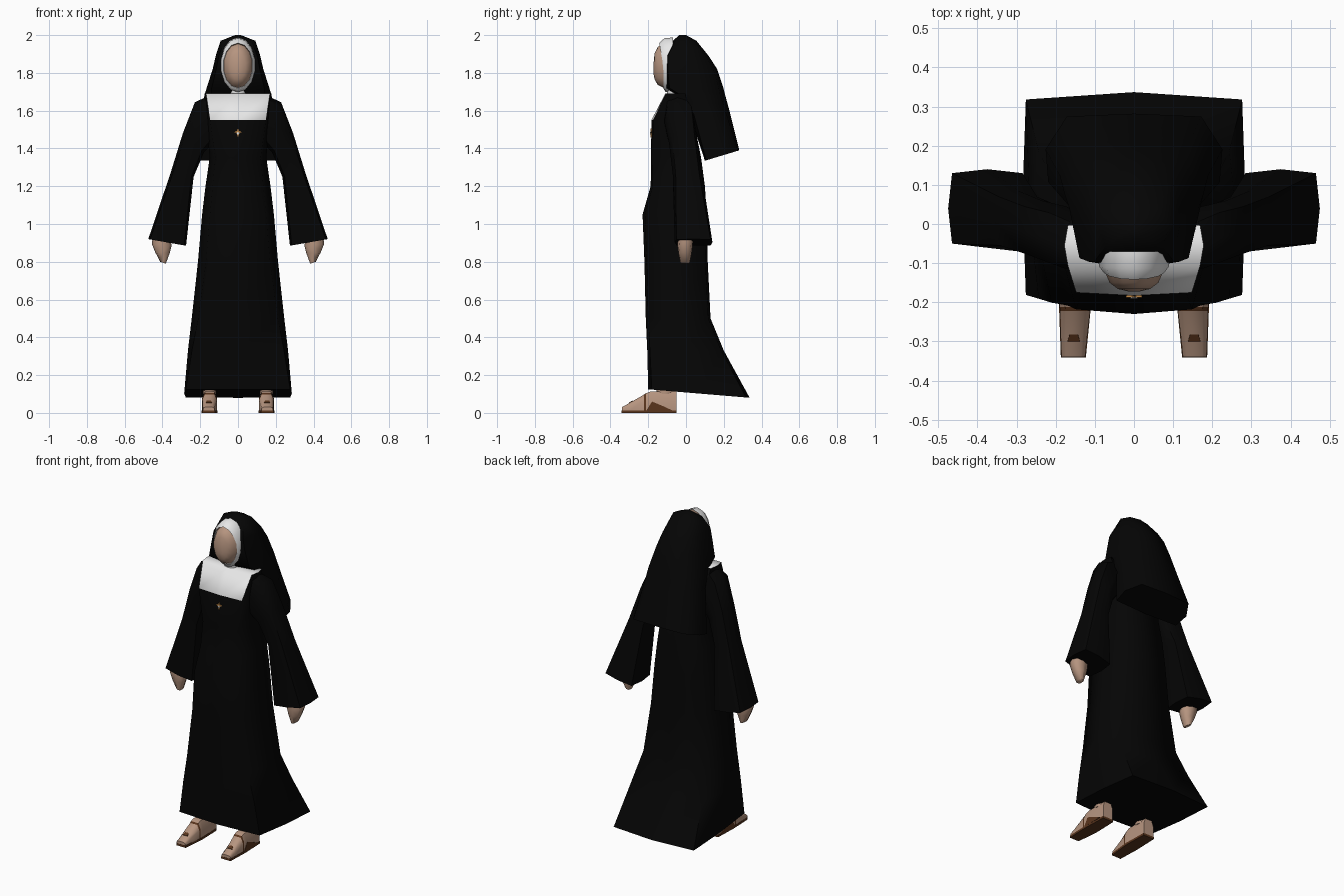
import bpy, bmesh, math
from mathutils import Vector

if "Cube" in bpy.data.objects:
    bpy.data.objects.remove(bpy.data.objects["Cube"])


def material(name, r, g, b):
    m = bpy.data.materials.new(name)
    m.diffuse_color = (r, g, b, 1)
    m.use_nodes = True
    m.node_tree.nodes["Principled BSDF"].inputs["Base Color"].default_value = m.diffuse_color
    return m


BLACK = material("black cloth", 0.0015, 0.0015, 0.0015)
WHITE = material("white linen", 0.80, 0.80, 0.80)
SKIN = material("skin", 0.47, 0.30, 0.215)
BROWN = material("brown leather", 0.10, 0.035, 0.012)
GOLD = material("gold", 0.55, 0.25, 0.06)


def loft(name, rings, mats, rule=None, angle=60):
    """Skin closed rings of equal length, cap both ends, colour faces by rule."""
    bm = bmesh.new()
    loops = [[bm.verts.new(p) for p in ring] for ring in rings]
    n = len(loops[0])
    for a, b in zip(loops, loops[1:]):
        for i in range(n):
            j = (i + 1) % n
            bm.faces.new((a[i], a[j], b[j], b[i]))
    bm.faces.new(loops[0][::-1])
    bm.faces.new(loops[-1])
    bmesh.ops.remove_doubles(bm, verts=bm.verts, dist=0.0005)
    bmesh.ops.recalc_face_normals(bm, faces=bm.faces)
    bm.normal_update()
    if rule:
        for f in bm.faces:
            f.material_index = rule(f.calc_center_median(), f.normal)
    me = bpy.data.meshes.new(name)
    bm.to_mesh(me)
    bm.free()
    for m in mats:
        me.materials.append(m)
    ob = bpy.data.objects.new(name, me)
    bpy.context.collection.objects.link(ob)
    bpy.ops.object.select_all(action='DESELECT')
    ob.select_set(True)
    bpy.context.view_layer.objects.active = ob
    bpy.ops.object.shade_smooth_by_angle(angle=math.radians(angle))
    return ob


def octagon(w, f, b, cf, cb=None, cy=None):
    """Eight points around; cf, cb = front and back corner width, cy = corner depth."""
    cb, cy = cb or cf, cy or cf
    m, h = (f + b) / 2, (b - f) / 2
    return [(0, f), (cf * w, m - cy * h), (w, m), (cb * w, m + cy * h),
            (0, b), (-cb * w, m + cy * h), (-w, m), (-cf * w, m - cy * h)]


def ring(zf, zb, w, f, b, *corner):
    """Octagon whose height runs from zf at the front to zb at the back."""
    return [(x, y, zf + (zb - zf) * (y - f) / (b - f)) for x, y in octagon(w, f, b, *corner)]


def plate(name, pts, thick, mat):
    d = Vector(thick)
    return loft(name, [pts, [tuple(Vector(p) + d) for p in pts]], [mat])


# Robe with trailing hem and white collar
robe = [(.125, .08, .285, -.20, .337, .97), (.33, .33, .265, -.205, .20, .92),
        (.50, .50, .245, -.213, .13, .86), (.80, .80, .212, -.22, .115, .80),
        (1.05, 1.05, .19, -.23, .11, .78), (1.20, 1.20, .172, -.187, .10, .78),
        (1.35, 1.35, .15, -.185, .08, .80), (1.55, 1.55, .168, -.183, .04, .88),
        (1.69, 1.69, .178, -.11, .0, .95)]
loft("robe", [ring(*r, r[5], .93) for r in robe], [BLACK, WHITE],
     lambda c, n: int(c.z > 1.56 and (n.y < -.5 or n.z > .8)), 75)

# Neck
loft("neck", [ring(z, z, .04, -.10, -.02, .75) for z in (1.66, 1.75)], [WHITE])

# Head: concentric rings along y, skin in the middle and a white coif around
head = [(-.173, .012, .02, 1.82), (-.166, .042, .07, 1.835), (-.150, .064, .10, 1.837),
        (-.118, .077, .117, 1.837), (-.120, .079, .12, 1.838), (-.108, .091, .143, 1.841),
        (-.07, .094, .145, 1.842)]
coif_lean = [0, 0, 0, .006, .022, .006, 0]
loft("head", [[(rx * math.sin(t), y - lean * max(0, math.cos(t)), cz + rz * math.cos(t))
               for t in [2 * math.pi * k / 14 for k in range(14)]]
              for (y, rx, rz, cz), lean in zip(head, coif_lean)], [SKIN, WHITE],
     lambda c, n: int(math.hypot(c.x / .079, (c.z - 1.838) / .12) > .96))

# Veil, its front edge framing the coif
veil = [(2.0, 2.0, .015, -.035, .0, .7, .7, .7), (1.97, 1.97, .092, -.07, .055, .78, .7, .78),
        (1.89, 1.89, .118, -.112, .12, .86, .75, .86),
        (1.82, 1.82, .134, -.116, .165, .86, .75, .86),
        (1.72, 1.72, .166, -.112, .198, .84, .75, .84),
        (1.68, 1.68, .178, -.05, .208, .8, .75, .8), (1.58, 1.60, .19, .02, .23, .85, .75, .8),
        (1.335, 1.39, .226, .10, .282, .97, .76, .92)]
loft("veil", [ring(*r) for r in veil], [BLACK])


def sleeve_ring(side, ox, oz, ix, iz, f, b, c):
    pts = []
    for u, y in octagon(1, f, b, c):
        t = (u + 1) / 2
        pts.append((side * (ix + (ox - ix) * t), y, iz + (oz - iz) * t))
    return pts


# Sleeves: each row has outer and inner edge (x, z), then front, back, squareness
sleeve = [(.13, 1.69, .08, 1.52, -.11, .0, .8), (.228, 1.645, .12, 1.44, -.115, .045, .8),
          (.292, 1.48, .18, 1.38, -.09, .06, .8), (.357, 1.27, .235, 1.25, -.07, .085, .8),
          (.475, .92, .275, .885, -.06, .14, .9)]

# Feet: rows along y with inner x, outer x, bottom, top
foot = [(-.34, .125, .185, .012, .03), (-.30, .121, .187, .012, .052),
        (-.222, .112, .189, .012, .097), (-.212, .111, .190, .012, .104),
        (-.19, .111, .190, .012, .112), (-.05, .115, .185, .012, .115)]


def box_ring(side, y, x0, x1, z0, z1):
    zm, d = z0 + (z1 - z0) * .65, (x1 - x0) * .18
    return [(side * x, y, z) for x, z in
            ((x0, z0), (x1, z0), (x1, zm), (x1 - d, z1), (x0 + d, z1), (x0, zm))]


for side, label in ((1, "left"), (-1, "right")):
    loft(label + "_sleeve", [sleeve_ring(side, *r) for r in sleeve], [BLACK])

    # Hand tapering to the fingertips
    hand = [(.45, .95, .36, .95, -.04, .04), (.456, .895, .352, .885, -.045, .035),
            (.438, .85, .362, .845, -.04, .03), (.412, .80, .382, .79, -.03, .02)]
    loft(label + "_hand", [sleeve_ring(side, *r, .78) for r in hand], [SKIN])

    # Foot with a thin ankle strap, toe strap and sole
    loft(label + "_foot", [box_ring(side, *r) for r in foot], [SKIN, BROWN],
         lambda c, n: int(-.222 < c.y < -.212 and n.z > -.5))
    plate(label + "_sole", [(side * x, y, 0) for x, y in
          ((.123, -.341), (.187, -.341), (.192, -.2), (.187, -.049), (.113, -.049), (.109, -.2))],
          (0, 0, .0135), BROWN)
    plate(label + "_toe_strap", [(side * x, y, .052 + (y + .30) * .6) for x, y in
          ((.138, -.30), (.17, -.30), (.165, -.282), (.143, -.282))], (0, -.001, .003), BROWN)
    loft(label + "_ankle", [[(side * (.15 + x), y - .11, z) for x, y in octagon(.034, -.045, .045, .72)]
                            for z in (.10, .25)], [SKIN])
    # Side of the sandal
    plate(label + "_sandal_side", [(side * .1915, y, z) for y, z in
          ((-.21, .012), (-.07, .012), (-.12, .035), (-.18, .06))], (-side * .008, 0, 0), BROWN)

# Small chest pendant
for nm, w, h, z, mat in (("pendant_bar", .021, .007, 1.487, GOLD),
                         ("pendant_post", .008, .024, 1.482, GOLD),
                         ("pendant_centre", .009, .007, 1.480, WHITE)):
    y = -.188 if mat is GOLD else -.190
    plate(nm, [(-w, y, z), (0, y, z - h), (w, y, z), (0, y, z + h)], (0, .006, 0), mat)
